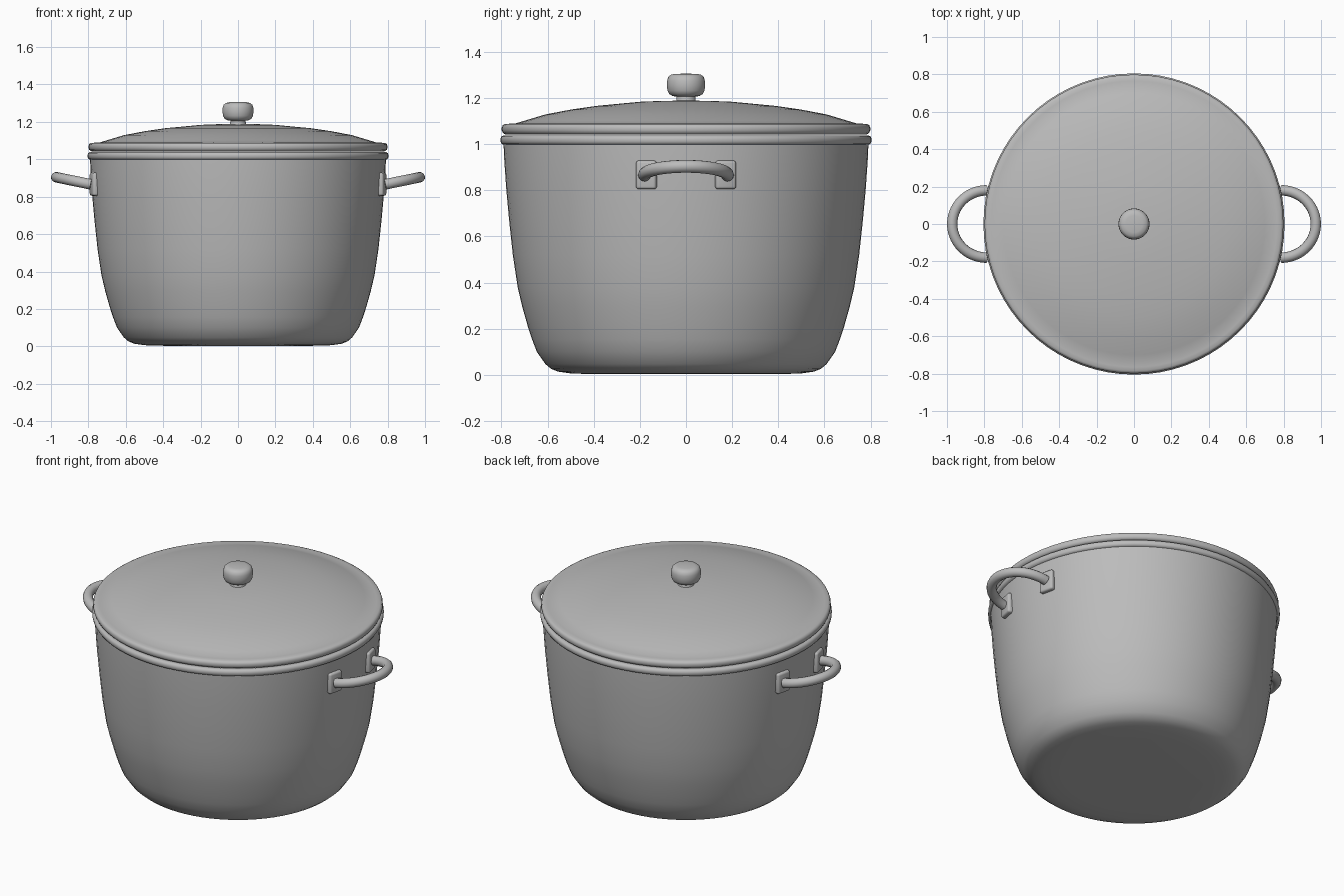
import bpy, bmesh, math

if "Cube" in bpy.data.objects:
    bpy.data.objects.remove(bpy.data.objects["Cube"])

steel = bpy.data.materials.new("pot_grey")
steel.diffuse_color = (0.5, 0.5, 0.5, 1)
steel.use_nodes = True
steel.node_tree.nodes["Principled BSDF"].inputs["Base Color"].default_value = steel.diffuse_color


def finish(obj, angle=40):
    if not obj.data.materials:
        obj.data.materials.append(steel)
    bpy.ops.object.select_all(action='DESELECT')
    obj.select_set(True)
    bpy.context.view_layer.objects.active = obj
    bpy.ops.object.shade_smooth_by_angle(angle=math.radians(angle))
    return obj


def add_object(name, bm):
    bmesh.ops.recalc_face_normals(bm, faces=bm.faces)
    mesh = bpy.data.meshes.new(name)
    bm.to_mesh(mesh)
    bm.free()
    obj = bpy.data.objects.new(name, mesh)
    bpy.context.collection.objects.link(obj)
    return obj


def lathe(name, profile, steps=72, angle=40):
    """Spin a (radius, height) profile around z."""
    bm = bmesh.new()
    verts = [bm.verts.new((r, 0, z)) for r, z in profile]
    edges = [bm.edges.new(p) for p in zip(verts, verts[1:])]
    bmesh.ops.spin(bm, geom=verts + edges, cent=(0, 0, 0), axis=(0, 0, 1),
                   angle=2 * math.pi, steps=steps, use_merge=False)
    bmesh.ops.remove_doubles(bm, verts=bm.verts, dist=1e-5)
    return finish(add_object(name, bm), angle)


# Hollow pot body with rolled rim
lathe("pot_body", [
    (0, 0.004), (0.40, 0.003), (0.50, 0.006), (0.555, 0.014), (0.585, 0.026),
    (0.61, 0.047), (0.647, 0.10), (0.668, 0.155), (0.686, 0.21), (0.71, 0.295),
    (0.73, 0.38), (0.751, 0.52), (0.767, 0.67), (0.779, 0.80), (0.788, 0.93),
    (0.791, 0.998), (0.799, 1.001), (0.804, 1.01), (0.805, 1.022),
    (0.801, 1.033), (0.792, 1.038), (0.775, 1.038), (0.765, 1.03),
    (0.762, 0.93), (0.741, 0.67), (0.704, 0.38), (0.66, 0.21), (0.62, 0.10),
    (0.57, 0.045), (0.50, 0.032), (0, 0.03)], angle=60)

# Domed lid with rounded edge, hollow underneath
lathe("lid", [
    (0, 1.168), (0.20, 1.162), (0.39, 1.143), (0.60, 1.105), (0.70, 1.075),
    (0.755, 1.042), (0.785, 1.043), (0.795, 1.050), (0.799, 1.060),
    (0.799, 1.072), (0.795, 1.082), (0.785, 1.087), (0.765, 1.089),
    (0.74, 1.090), (0.70, 1.102), (0.61, 1.129), (0.50, 1.150),
    (0.39, 1.166), (0.20, 1.184), (0.10, 1.188), (0, 1.189)], angle=60)

# Knob on a short stem
lathe("lid_knob", [
    (0, 1.18), (0.048, 1.18), (0.042, 1.192), (0.041, 1.206), (0.058, 1.209),
    (0.072, 1.217), (0.080, 1.232), (0.083, 1.255), (0.082, 1.275),
    (0.077, 1.291), (0.066, 1.301), (0.045, 1.305), (0, 1.306)], steps=40)

for side, label in ((1, "right"), (-1, "left")):
    # Looped handle, rising slightly outwards
    curve = bpy.data.curves.new(label + "_handle", 'CURVE')
    curve.dimensions = '3D'
    curve.bevel_depth = 0.028
    curve.bevel_resolution = 4
    curve.use_fill_caps = True
    spline = curve.splines.new('POLY')
    n = 28
    spline.points.add(n)
    for i, p in enumerate(spline.points):
        a = math.pi * (i / n - 0.5)
        out = math.cos(a)
        p.co = (side * (0.787 + 0.185 * out), 0.18 * math.sin(a),
                0.866 + 0.038 * out, 1)
    tmp = bpy.data.objects.new("handle_path", curve)
    bpy.context.collection.objects.link(tmp)
    bpy.context.view_layer.update()
    mesh = bpy.data.meshes.new_from_object(
        tmp.evaluated_get(bpy.context.evaluated_depsgraph_get()))
    bpy.data.objects.remove(tmp)
    handle = bpy.data.objects.new(label + "_handle", mesh)
    bpy.context.collection.objects.link(handle)
    mesh.materials.clear()
    finish(handle, 60)

    # Mounting plates, turned to follow the wall
    for end, end_label in ((1, "back"), (-1, "front")):
        bm = bmesh.new()
        bmesh.ops.create_cube(bm, size=1)
        bmesh.ops.scale(bm, vec=(0.036, 0.09, 0.124), verts=bm.verts)
        bmesh.ops.bevel(bm, geom=bm.edges[:], offset=0.012, segments=3,
                        profile=0.5, affect='EDGES')
        plate = add_object(f"{label}_{end_label}_plate", bm)
        turn = math.atan2(0.172 * end, 0.77 * side)
        plate.location = (0.787 * math.cos(turn), 0.787 * math.sin(turn), 0.867)
        plate.rotation_euler = (0, 0, turn)
        finish(plate, 40)
